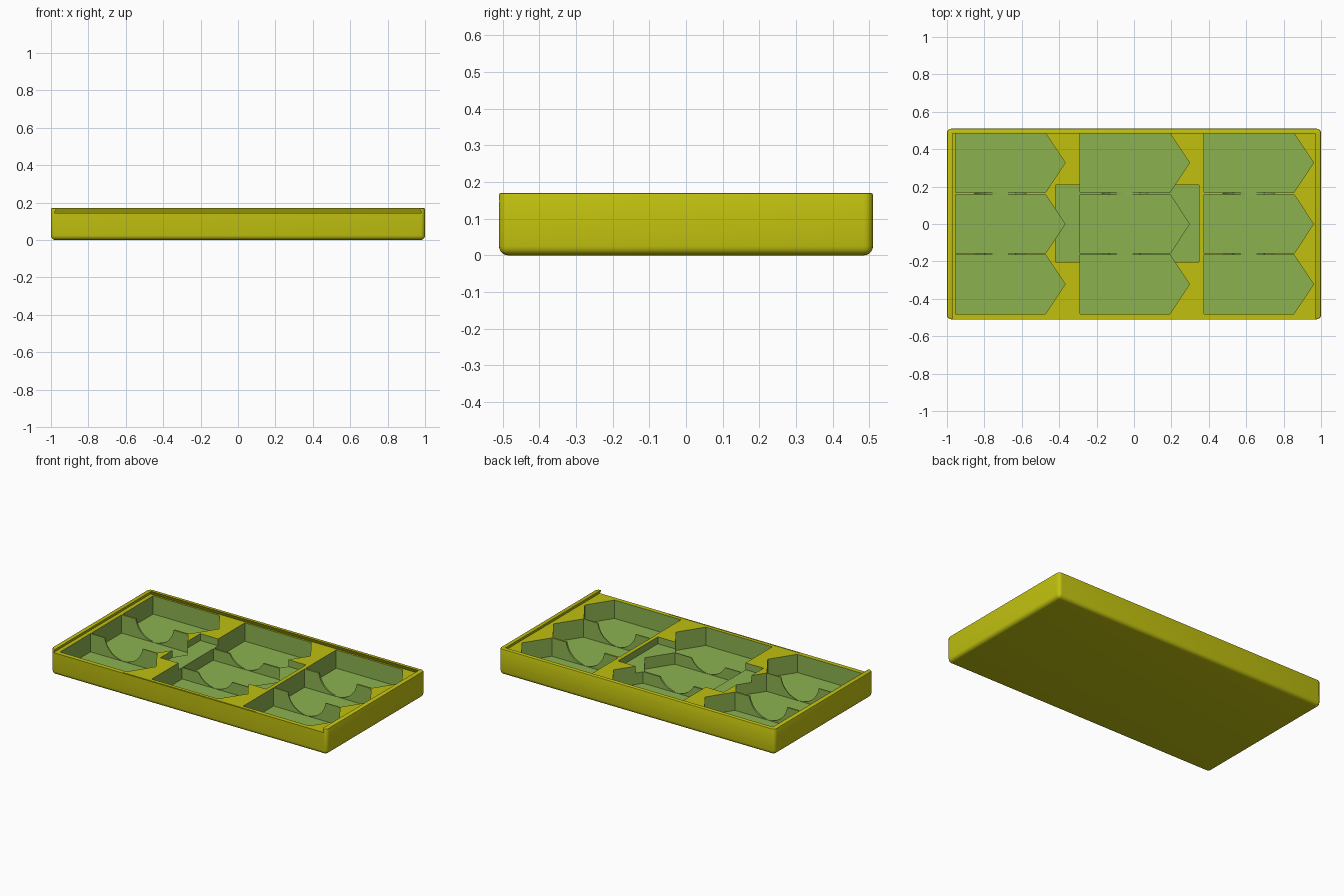
import bpy, bmesh, math
from mathutils import Vector, Matrix

if "Cube" in bpy.data.objects:
    bpy.data.objects.remove(bpy.data.objects["Cube"], do_unlink=True)

W, D, H = 1.0, 0.51, 0.17          # half width, half depth, full height
DECK, FLOOR, STEP = 0.145, 0.025, 0.10


def material(name, rgb):
    m = bpy.data.materials.new(name)
    m.use_nodes = True
    m.diffuse_color = (*rgb, 1)
    m.node_tree.nodes["Principled BSDF"].inputs["Base Color"].default_value = (*rgb, 1)
    return m


def make_object(name, bm):
    bmesh.ops.recalc_face_normals(bm, faces=bm.faces)
    mesh = bpy.data.meshes.new(name)
    bm.to_mesh(mesh)
    bm.free()
    ob = bpy.data.objects.new(name, mesh)
    bpy.context.collection.objects.link(ob)
    return ob


def prism(name, bottom, z0, z1, top=None):
    """Solid between a bottom outline and a top outline."""
    bm = bmesh.new()
    lo = [bm.verts.new((x, y, z0)) for x, y in bottom]
    hi = [bm.verts.new((x, y, z1)) for x, y in (top or bottom)]
    bm.faces.new(lo)
    bm.faces.new(hi)
    n = len(lo)
    for i in range(n):
        j = (i + 1) % n
        bm.faces.new((lo[i], lo[j], hi[j], hi[i]))
    return make_object(name, bm)


def rect(x0, x1, y0, y1):
    return [(x0, y0), (x1, y0), (x1, y1), (x0, y1)]


yellow = material("tray yellow", (0.53, 0.53, 0.005))
green = material("pocket green", (0.26, 0.45, 0.08))

# Tray block with rounded sides and bottom, and a finer round on the top rim
bm = bmesh.new()
bmesh.ops.create_cube(bm, size=1, matrix=Matrix.Translation((0, 0, H / 2))
                      @ Matrix.Diagonal((2 * W, 2 * D, H, 1)))
lower = [e for e in bm.edges if min(v.co.z for v in e.verts) < 0.01]
bmesh.ops.bevel(bm, geom=lower, offset=0.025, segments=5, profile=0.5, affect='EDGES')
rim = [e for e in bm.edges if all(v.co.z > H - 0.001 for v in e.verts)]
bmesh.ops.bevel(bm, geom=rim, offset=0.006, segments=2, profile=0.5, affect='EDGES')
tray = make_object("tray", bm)

cutters = []

# Undercut lid slot, open at the front
cutters.append(prism("lid_slot", rect(-0.982, 0.982, -0.6, 0.497), DECK, 0.18,
                     rect(-0.965, 0.965, -0.6, 0.48)))

# Fine catch groove along the front lip
cutters.append(prism("catch_groove", rect(-0.48, 0.48, -0.506, -0.502), 0.141, 0.16))

# Arrow-shaped pockets in three columns and three rows
for cx in (-0.955, -0.29, 0.373):
    for cy in (-0.322, 0.0, 0.327):
        h = 0.158
        outline = [(cx, cy - h), (cx + 0.482, cy - h), (cx + 0.587, cy),
                   (cx + 0.482, cy + h), (cx, cy + h)]
        cutters.append(prism("pocket", outline, FLOOR, 0.16))
    # Round finger notch through the thin walls of this column
    bm = bmesh.new()
    bmesh.ops.create_cone(bm, cap_ends=True, segments=48, radius1=0.139, radius2=0.139,
                          depth=0.5, matrix=Matrix.Translation((cx + 0.24, 0, 0.1655))
                          @ Matrix.Rotation(math.pi / 2, 4, 'X'))
    cutters.append(make_object("finger_notch", bm))

# Shallower rectangular recess in the middle
cutters.append(prism("middle_recess", rect(-0.42, 0.347, -0.204, 0.209), STEP, 0.16))

for c in cutters:
    c.hide_render = True
    mod = tray.modifiers.new(c.name, 'BOOLEAN')
    mod.operation = 'DIFFERENCE'
    mod.solver = 'EXACT'
    mod.object = c

# Keep the cut result and drop the cutters
bpy.context.view_layer.update()
graph = bpy.context.evaluated_depsgraph_get()
cut = bpy.data.meshes.new_from_object(tray.evaluated_get(graph))
tray.modifiers.clear()
tray.data = cut
cut.name = "tray"
for c in cutters:
    bpy.data.objects.remove(c, do_unlink=True)

# Green inside the recesses, yellow everywhere else
cut.materials.clear()
cut.materials.append(yellow)
cut.materials.append(green)
for p in cut.polygons:
    c = p.center
    inside = abs(c.x) < 0.965 and abs(c.y) < 0.49 and 0.02 < c.z < DECK - 0.003
    p.material_index = 1 if inside else 0

bpy.ops.object.select_all(action='DESELECT')
tray.select_set(True)
bpy.context.view_layer.objects.active = tray
bpy.ops.object.shade_smooth_by_angle(angle=math.radians(30))
